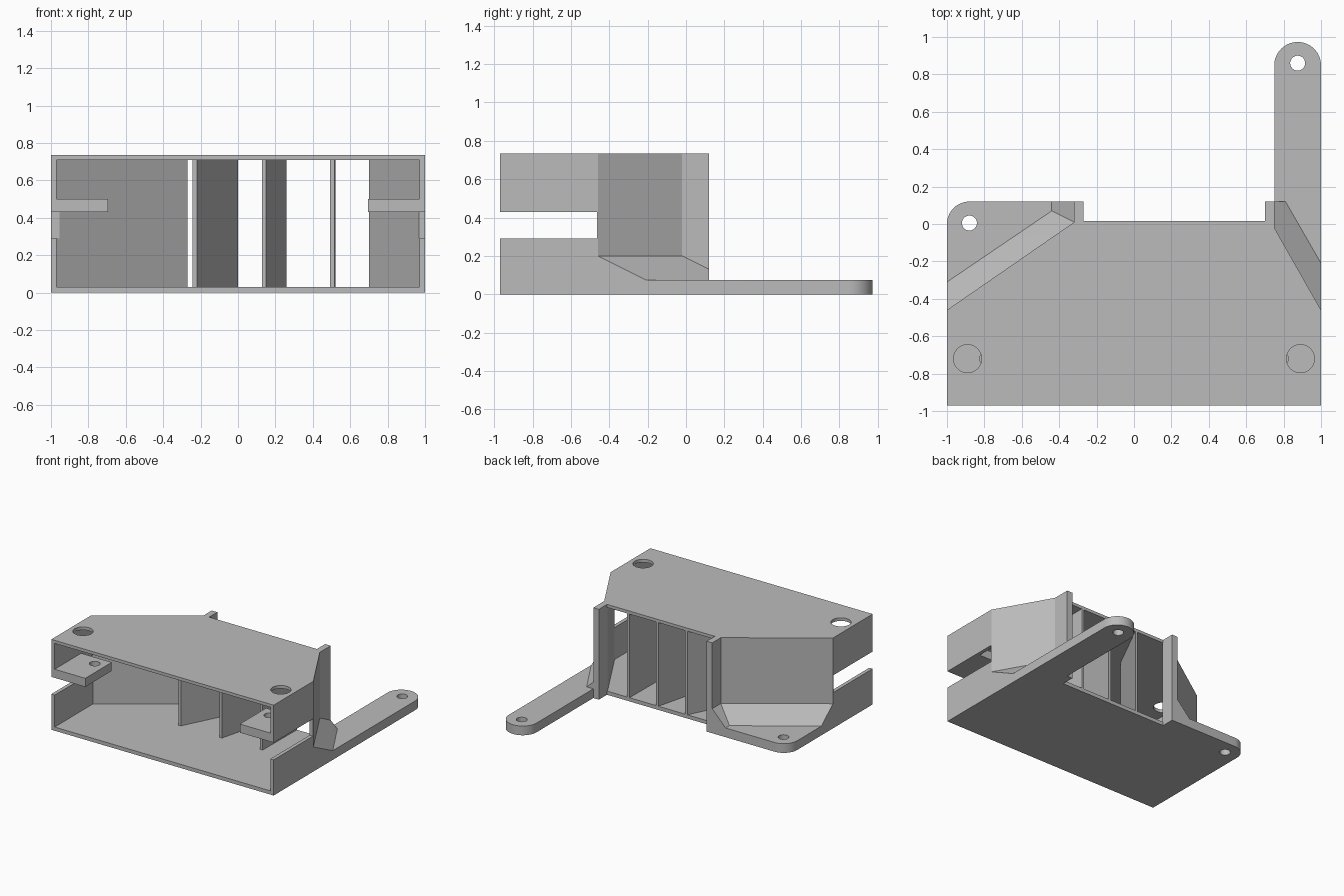
import bpy, bmesh
from math import sin, cos, pi, radians
from mathutils import Vector

cube = bpy.data.objects.get("Cube")
if cube:
    bpy.data.objects.remove(cube, do_unlink=True)

grey = bpy.data.materials.new("plain_grey")
grey.use_nodes = True
colour = (0.5, 0.5, 0.5, 1)
grey.diffuse_color = colour
grey.node_tree.nodes["Principled BSDF"].inputs["Base Color"].default_value = colour

FRONT, BACK, TOP = -0.97, 0.12, 0.735
FLOOR, CEILING, FLANGE = 0.03, 0.71, 0.075
SILL = 0.015          # rear edge of floor and roof between the fins


def finish(name, bm):
    bmesh.ops.recalc_face_normals(bm, faces=bm.faces)
    mesh = bpy.data.meshes.new(name)
    bm.to_mesh(mesh)
    bm.free()
    mesh.materials.append(grey)
    obj = bpy.data.objects.new(name, mesh)
    bpy.context.collection.objects.link(obj)
    return obj


def prism(name, outline, z0, z1):
    bm = bmesh.new()
    face = bm.faces.new([bm.verts.new((x, y, z0)) for x, y in outline])
    top = bmesh.ops.extrude_face_region(bm, geom=[face])["geom"]
    verts = [v for v in top if isinstance(v, bmesh.types.BMVert)]
    bmesh.ops.translate(bm, verts=verts, vec=(0, 0, z1 - z0))
    return finish(name, bm)


def box(name, x0, x1, y0, y1, z0, z1):
    return prism(name, [(x0, y0), (x1, y0), (x1, y1), (x0, y1)], z0, z1)


def arc(cx, cy, r, start, end, steps):
    angles = [radians(start + (end - start) * i / steps) for i in range(steps + 1)]
    return [(cx + r * cos(a), cy + r * sin(a)) for a in angles]


def pin(x, y, r, z0, z1):
    return prism("pin", arc(x, y, r, 0, 360, 48)[:-1], z0, z1)


def hull(name, points):
    bm = bmesh.new()
    for p in points:
        bm.verts.new(p)
    bmesh.ops.convex_hull(bm, input=bm.verts)
    bmesh.ops.dissolve_limit(bm, angle_limit=0.002, verts=bm.verts, edges=bm.edges)
    return finish(name, bm)


def combine(target, other, operation):
    mod = target.modifiers.new("bool", "BOOLEAN")
    mod.object, mod.operation, mod.solver = other, operation, "EXACT"
    bpy.context.view_layer.objects.active = target
    bpy.ops.object.modifier_apply(modifier=mod.name)
    bpy.data.objects.remove(other, do_unlink=True)


# Housing: outer plan with slanted rear walls and two rear fins
housing = prism("housing", [
    (-1, FRONT), (1, FRONT), (1, -0.46), (0.75, -0.02), (0.75, BACK), (0.7, BACK),
    (0.7, SILL), (-0.27, SILL), (-0.27, BACK), (-0.32, BACK), (-0.32, 0.01), (-1, -0.46)], 0, TOP)

# Mounting flange and long arm
flange = prism("flange", [(-0.3, -0.1), (-0.3, BACK)]
               + arc(-0.88, 0, 0.12, 90, 180, 12) + [(-1, -0.6), (-0.9, -0.6)], 0, FLANGE)
arm = prism("arm", [(0.75, -0.1), (0.95, -0.6), (1, -0.6)]
            + arc(0.875, 0.848, 0.125, 0, 180, 32), 0, FLANGE)

# Sloped gussets between walls and flanges
LOW, HIGH = 0.04, 0.2


def gusset(wall, toe):
    points = [p for x, y, z in wall for p in ((x, y, LOW), (x, y, z))]
    points += [p for x, y in toe for p in ((x, y, LOW), (x, y, FLANGE))]
    return hull("gusset", points)


gussets = [
    gusset([(-1, -0.46, HIGH), (-0.32, 0.01, HIGH)], [(-1, -0.31), (-0.44, 0.07)]),
    gusset([(-0.32, 0.01, HIGH), (-0.32, BACK, HIGH)], [(-0.44, 0.07), (-0.44, BACK)]),
    gusset([(1, -0.46, HIGH), (0.75, -0.02, HIGH), (0.75, BACK, 0.13)],
           [(1, -0.21), (0.81, BACK)])]
for part in [flange, arm] + gussets:
    combine(housing, part, "UNION")

# Hollow interior, open at front and rear
cavity = prism("cavity", [
    (-0.97, -1.2), (0.97, -1.2), (0.97, -0.468), (0.724, -0.035), (0.7, 0.007), (0.7, 0.3),
    (-0.27, 0.3), (-0.27, 0.008), (-0.303, -0.015), (-0.97, -0.476)], FLOOR, CEILING)
combine(housing, cavity, "DIFFERENCE")

# Side slots, roof holes and mounting holes
for side in (-1, 1):
    x0, x1 = sorted((side * 1.1, side * 0.9))
    combine(housing, box("slot", x0, x1, -1.2, -0.465, 0.29, 0.43), "DIFFERENCE")
    combine(housing, pin(side * 0.89, -0.72, 0.075, 0.6, 0.9), "DIFFERENCE")
for x, y in ((-0.88, 0.005), (0.875, 0.86)):
    combine(housing, pin(x, y, 0.04, -0.1, 0.2), "DIFFERENCE")

# Drilled tabs inside the side walls
tabs = []
for side, word in ((-1, "right"), (1, "left")):
    x0, x1 = sorted((side * 0.97, side * 0.695))
    tab = box(word + "_tab", x0, x1, FRONT, -0.63, 0.43, 0.5)
    combine(tab, pin(side * 0.785, -0.72, 0.04, 0.3, 0.6), "DIFFERENCE")
    tabs.append(tab)

# Fanned dividers
for i, (front_x, back_x) in enumerate(((-0.22, 0), (0.15, 0.26), (0.515, 0.52))):
    w = 0.022
    prism("divider_%d" % (i + 1), [(front_x - w, -0.42), (front_x, -0.42),
          (back_x, SILL), (back_x - w, SILL)], FLOOR, CEILING)

# Smooth the round edges only
bpy.ops.object.select_all(action="DESELECT")
for obj in [housing] + tabs:
    obj.select_set(True)
bpy.context.view_layer.objects.active = housing
bpy.ops.object.shade_smooth_by_angle(angle=radians(20))
